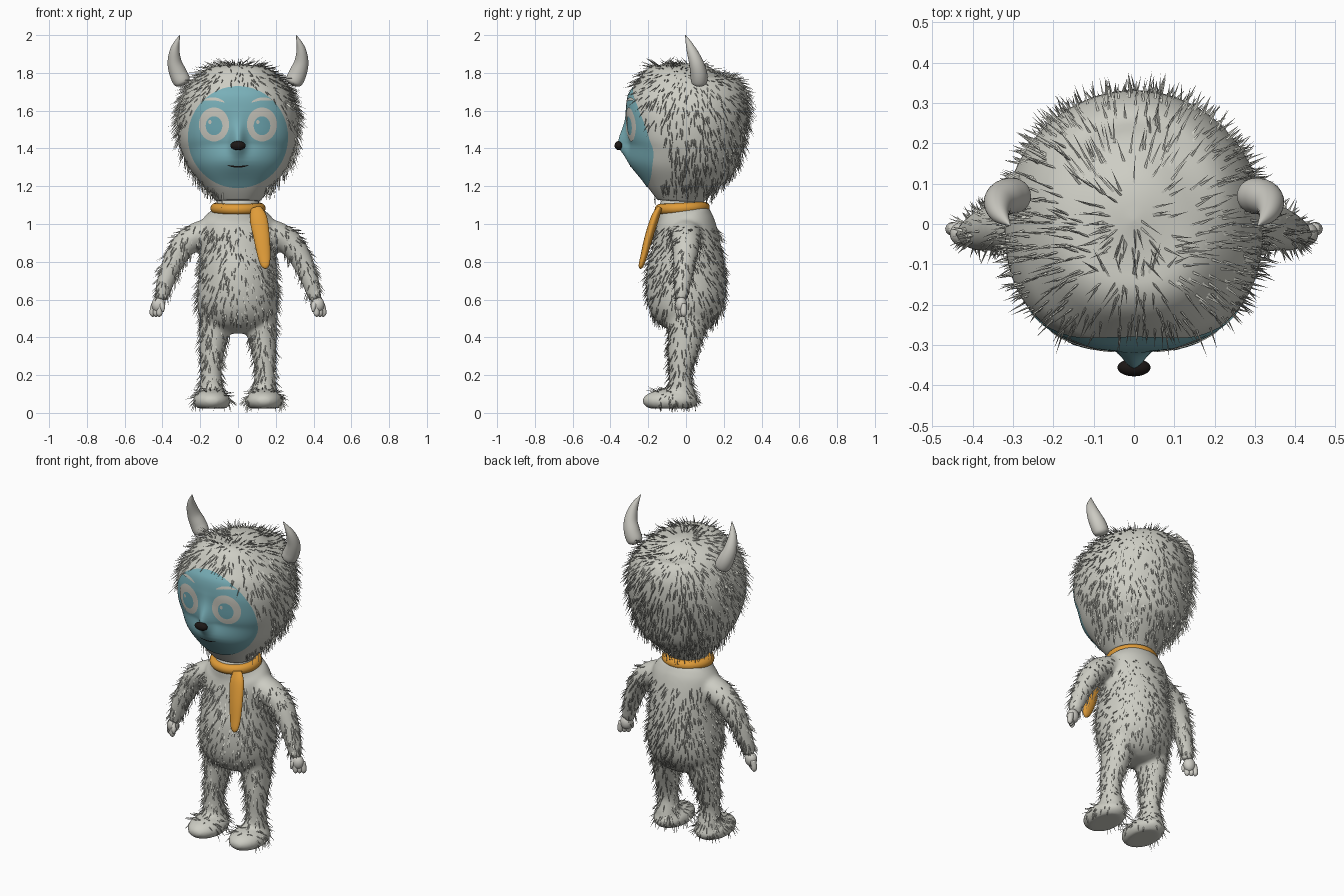
import bpy, bmesh, math, random
from mathutils import Vector
from mathutils.bvhtree import BVHTree

random.seed(4)
if "Cube" in bpy.data.objects:
    bpy.data.objects.remove(bpy.data.objects["Cube"])


def material(name, r, g, b):
    m = bpy.data.materials.new(name)
    m.use_nodes = True
    m.diffuse_color = (r, g, b, 1)
    node = m.node_tree.nodes["Principled BSDF"]
    node.inputs["Base Color"].default_value = (r, g, b, 1)
    node.inputs["Roughness"].default_value = 0.8
    return m


FUR = material("pale grey fur", .61, .61, .55)
HORN = material("horn grey", .60, .59, .54)
SKIN = material("pale skin", .64, .63, .58)
TEAL = material("teal face", .19, .43, .48)
IRIS = material("blue iris", .16, .40, .46)
CREAM = material("cream eye", .58, .57, .51)
ORANGE = material("orange cloth", .74, .33, .04)
BLACK = material("black", .012, .009, .008)


def finish(name, bm, mat, smooth=True):
    """Turn a bmesh into an object."""
    bmesh.ops.recalc_face_normals(bm, faces=bm.faces)
    for f in bm.faces:
        f.smooth = smooth
    me = bpy.data.meshes.new(name)
    bm.to_mesh(me)
    bm.free()
    me.materials.append(mat)
    ob = bpy.data.objects.new(name, me)
    bpy.context.collection.objects.link(ob)
    return ob


def spline(rows, steps):
    """Catmull-Rom through rows of x, y, z, width radius, depth radius."""
    p = [rows[0]] + list(rows) + [rows[-1]]
    out = []
    for i in range(len(rows) - 1):
        for k in range(steps):
            t = k / steps
            out.append([.5 * (2 * b + (c - a) * t + (2 * a - 5 * b + 4 * c - d) * t * t
                              + (3 * b - a - 3 * c + d) * t ** 3)
                        for a, b, c, d in zip(*p[i:i + 4])])
    return out + [list(rows[-1])]


def tube(bm, rows, sides=24, steps=6, sign=1, front=1):
    """Closed loft of rings along a path; front below 1 squares the front half."""
    path = spline([(r[0] * sign, *r[1:]) for r in rows], steps)
    rings = []
    for i, (x, y, z, a, b) in enumerate(path):
        t = Vector(path[min(i + 1, len(path) - 1)][:3]) - Vector(path[max(i - 1, 0)][:3])
        side = Vector((0, 1, 0)).cross(t).normalized()
        depth = t.cross(side).normalized()
        ring = []
        for k in range(sides):
            c, s = math.cos(math.tau * k / sides), math.sin(math.tau * k / sides)
            power = front if s < 0 else 1
            c, s = (math.copysign(abs(w) ** power, w) for w in (c, s))
            ring.append(bm.verts.new(Vector((x, y, z)) + side * max(a, .002) * c
                                     + depth * max(b, .002) * s))
        rings.append(ring)
    for lo, hi in zip(rings, rings[1:]):
        for k in range(sides):
            n = (k + 1) % sides
            bm.faces.new((lo[k], lo[n], hi[n], hi[k]))
    bm.faces.new(rings[0])
    bm.faces.new(rings[-1])


def ball(bm, centre, radii, floor=-1):
    """Ellipsoid, optionally flattened on a floor height."""
    for v in bmesh.ops.create_uvsphere(bm, u_segments=28, v_segments=18, radius=1)["verts"]:
        v.co = Vector([c + r * q for c, r, q in zip(centre, radii, v.co)])
        v.co.z = max(v.co.z, floor)


# Body: torso, arms, legs and feet fused into one skin
bm = bmesh.new()
tube(bm, [(0, -.02, 1.15, .095, .095), (0, -.022, 1.08, .128, .128), (0, -.01, 1.03, .182, .147),
          (0, 0, .97, .2, .164), (0, .005, .85, .2, .188), (0, 0, .74, .207, .208),
          (0, 0, .62, .217, .208), (0, .005, .53, .208, .185), (0, .01, .46, .165, .13),
          (0, .01, .42, .06, .06)], 36)
for s in (1, -1):
    tube(bm, [(.08, 0, .965, .075, .085), (.2, 0, .944, .072, .082), (.288, 0, .885, .066, .072),
              (.35, -.01, .78, .055, .058), (.388, -.02, .68, .045, .046),
              (.41, -.025, .6, .034, .032)], sign=s)
    tube(bm, [(.115, .005, .56, .085, .12), (.125, 0, .43, .08, .098), (.14, -.02, .3, .062, .074),
              (.142, -.03, .2, .056, .058), (.14, -.025, .1, .066, .072),
              (.14, -.02, .04, .06, .07)], sign=s)
    ball(bm, (.138 * s, -.085, .064), (.1, .147, .062), .024)
body = finish("body", bm, FUR)
remesh = body.modifiers.new("fuse", 'REMESH')
remesh.mode = 'VOXEL'
remesh.voxel_size = .013
remesh.use_smooth_shade = True
soften = body.modifiers.new("soften", 'SMOOTH')
soften.factor = .5
soften.iterations = 4

# Head, with a broad flat front
bm = bmesh.new()
tube(bm, [(0, -.03, 1.12, .115, .12), (0, -.025, 1.2, .185, .19), (0, -.015, 1.3, .26, .265),
          (0, 0, 1.4, .303, .292), (0, .005, 1.5, .32, .312), (0, .01, 1.6, .315, .322),
          (0, .008, 1.7, .28, .308), (0, .005, 1.78, .215, .243), (0, .01, 1.83, .12, .135),
          (0, .01, 1.85, .004, .004)], 128, front=.82)
head_tree = BVHTree.FromBMesh(bm)
head = finish("head", bm, FUR)


def face_y(x, z):
    """Front of the head with the snout and muzzle raised."""
    hit = head_tree.ray_cast(Vector((x, -1, z)), Vector((0, 1, 0)))[0]
    h = z - 1.42
    snout = .055 * math.exp(-(x / .038) ** 2 - (h / (.1 if h > 0 else .055)) ** 2)
    muzzle = .024 * math.exp(-(x / .12) ** 2 - ((z - 1.34) / .08) ** 2)
    return hit.y - snout - muzzle


def patch(name, mat, cx, cz, rx, rz, lift, tilt=0, bend=0, rings=6, sides=40):
    """Thin oval sheet that follows the face."""
    bm = bmesh.new()

    def point(r, q):
        u, w = rx * r * math.cos(q), rz * r * math.sin(q)
        w += bend * (u / rx) ** 2
        x = cx + u * math.cos(tilt) - w * math.sin(tilt)
        z = cz + u * math.sin(tilt) + w * math.cos(tilt)
        return bm.verts.new((x, face_y(x, z) - lift, z))

    middle = point(0, 0)
    loops = [[point(i / rings, math.tau * k / sides) for k in range(sides)]
             for i in range(1, rings + 1)]
    for k in range(sides):
        n = (k + 1) % sides
        bm.faces.new((middle, loops[0][k], loops[0][n]))
        for a, b in zip(loops, loops[1:]):
            bm.faces.new((a[k], b[k], b[n], a[n]))
    return finish(name, bm, mat)


# Face, eyes, brows, mouth and nose
patch("face", TEAL, 0, 1.46, .265, .27, .005, rings=40, sides=96)
for s, label in ((1, "left"), (-1, "right")):
    patch(label + "_eye", CREAM, .127 * s, 1.527, .08, .09, .008)
    patch(label + "_iris", IRIS, .127 * s, 1.52, .044, .05, .010)
    patch(label + "_glint", CREAM, .127 * s - .022, 1.54, .009, .011, .012)
    patch(label + "_brow", CREAM, .125 * s, 1.662, .055, .008, .010, .1 * s, -.012)
patch("mouth", BLACK, 0, 1.303, .055, .0045, .008, bend=.008)
bm = bmesh.new()
ball(bm, (0, -.356, 1.415), (.041, .022, .024))
finish("nose", bm, BLACK)

# Horns
for s, label in ((1, "left"), (-1, "right")):
    bm = bmesh.new()
    tube(bm, [(.287, .07, 1.735, .02, .02), (.295, .07, 1.752, .044, .042),
              (.318, .067, 1.8, .046, .044), (.336, .052, 1.86, .037, .037),
              (.333, .025, 1.93, .023, .024), (.308, -.003, 2.0, .002, .002)], sign=s)
    finish(label + "_horn", bm, HORN)

# Hands with three fingers and a thumb
for s, label in ((1, "left"), (-1, "right")):
    bm = bmesh.new()
    ball(bm, (.421 * s, -.025, .573), (.036, .031, .042))
    for k in range(3):
        x, y = .408 + .018 * k, -.038 + .013 * k
        tube(bm, [(x, y, .575, .016, .016), (x + .007, y, .54, .017, .017),
                  (x + .008, y, .52, .014, .014), (x + .008, y, .508, .003, .003)], 12, 4, s)
    tube(bm, [(.41, -.035, .59, .014, .014), (.4, -.048, .56, .014, .014),
              (.397, -.052, .535, .004, .004)], 12, 4, s)
    finish(label + "_hand", bm, SKIN)

# Scarf: neck ring and hanging tail
bpy.ops.mesh.primitive_torus_add(major_segments=48, minor_segments=16, major_radius=.117,
                                 minor_radius=.029, location=(0, -.02, 1.083),
                                 rotation=(.05, 0, 0))
collar = bpy.context.object
collar.name = "scarf_collar"
collar.data.materials.append(ORANGE)
bpy.ops.object.shade_smooth()
bm = bmesh.new()
tube(bm, [(.095, -.14, 1.085, .028, .014), (.108, -.165, 1.03, .046, .022),
          (.125, -.197, .93, .043, .022), (.138, -.223, .83, .034, .018),
          (.144, -.238, .78, .022, .013), (.145, -.242, .763, .004, .004)])
finish("scarf_tail", bm, ORANGE)


# Fur strands scattered over head and body
def head_rule(p, n):
    r = math.hypot(p.x, p.z - 1.46)
    return p.z > 1.16 and not (p.y < -.08 and r < (.3 if p.z < 1.5 else .275))


def body_rule(p, n):
    smooth_toe = p.y < -.17 and p.z < .12
    return p.z < .99 and n.z > -.7 and not smooth_toe


def grow_fur(name, source, allowed, density, low, high):
    deps = bpy.context.evaluated_depsgraph_get()
    me = source.evaluated_get(deps).to_mesh()
    bm = bmesh.new()
    for f in me.polygons:
        for _ in range(int(f.area * density + random.random())):
            corner = me.vertices[random.choice(f.vertices)].co
            p, n = f.center.lerp(corner, random.random()), f.normal
            if not allowed(p, n):
                continue
            down = Vector((0, 0, -1))
            down = (down - n * down.dot(n)).normalized()
            jitter = Vector([random.uniform(-.2, .2) for _ in range(3)])
            d = (n * .48 + down * .8 + jitter).normalized()
            tip = p + d * random.uniform(low, high)
            tip.z = max(tip.z, 0)
            u = d.orthogonal().normalized()
            w = d.cross(u)
            base = [bm.verts.new(p - n * .003 + (u * math.cos(q) + w * math.sin(q)) * .0037)
                    for q in (0, math.tau / 3, math.tau * 2 / 3)]
            top = bm.verts.new(tip)
            for k in range(3):
                bm.faces.new((base[k], base[(k + 1) % 3], top))
    finish(name, bm, FUR, smooth=False)


bpy.context.view_layer.update()
grow_fur("head_fur", head, head_rule, 1200, .045, .08)
grow_fur("body_fur", body, body_rule, 1300, .035, .06)
